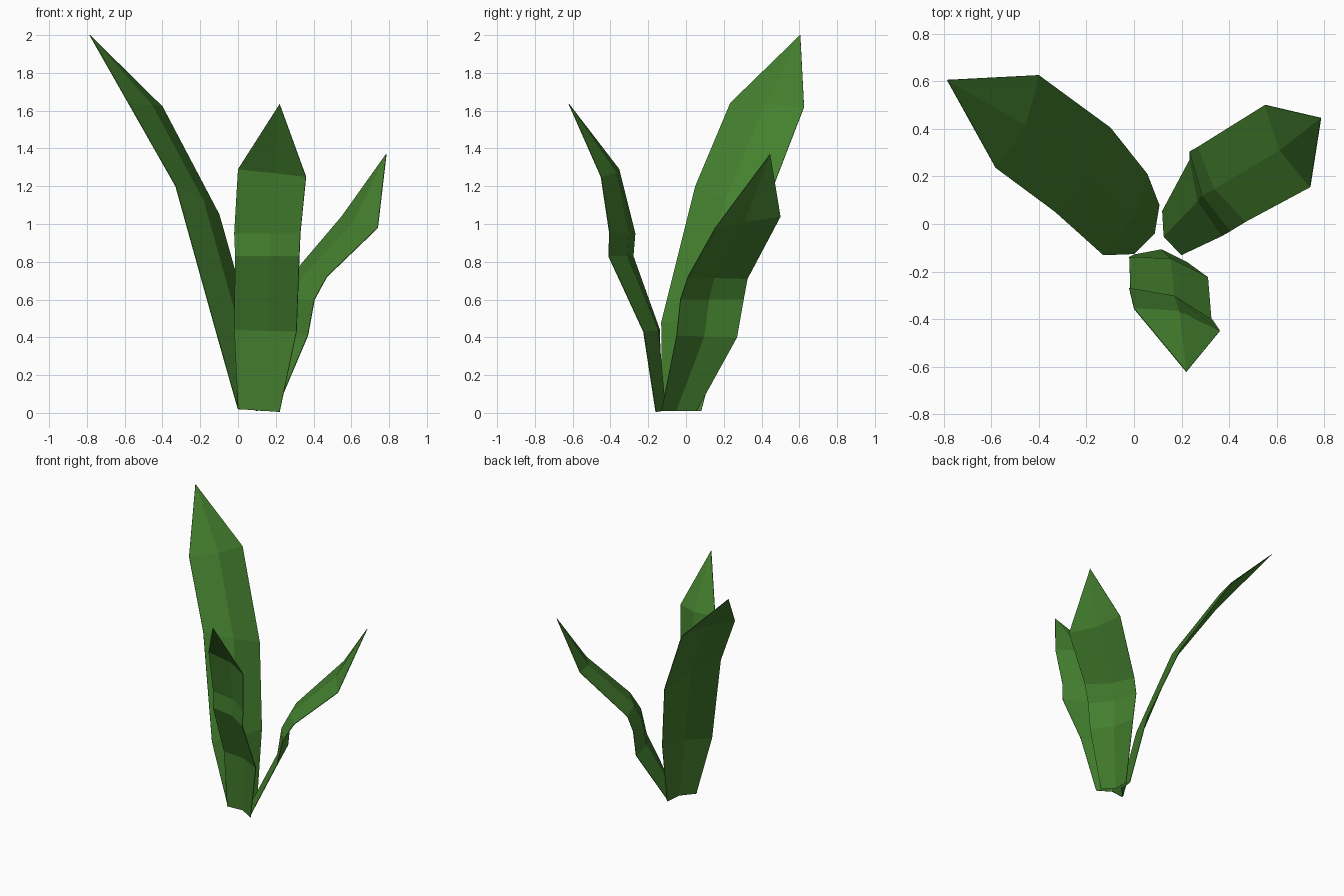
import bpy, bmesh
from mathutils import Vector

if "Cube" in bpy.data.objects:
    bpy.data.objects.remove(bpy.data.objects["Cube"])

green = bpy.data.materials.new("leaf green")
green.diffuse_color = (0.058, 0.215, 0.028, 1)
green.use_nodes = True
green.node_tree.nodes["Principled BSDF"].inputs["Base Color"].default_value = green.diffuse_color

RIDGE = 0.037  # how far the midrib bulges toward the plant's centre


def leaf(name, rows, tip):
    """Folded leaf: each row is (left edge, right edge), closed by a pointed tip."""
    bm = bmesh.new()
    tip = Vector(tip)
    grid = []
    for left, right in rows:
        l, r = Vector(left), Vector(right)
        chord = r - l
        inward = Vector((-chord.y, chord.x, 0)).normalized()
        if inward.dot(Vector((tip.x, tip.y, 0))) > 0:
            inward = -inward
        mid = (l + r) / 2 + inward * RIDGE
        grid.append([bm.verts.new(p) for p in (l, mid, r)])
    for a, b in zip(grid, grid[1:]):
        for i in range(2):
            bm.faces.new((a[i], a[i + 1], b[i + 1], b[i]))
    end = bm.verts.new(tip)
    for i in range(2):
        bm.faces.new((grid[-1][i], grid[-1][i + 1], end))
    # inner side of the leaf faces up
    bm.normal_update()
    if sum(f.normal.z * f.calc_area() for f in bm.faces) < 0:
        bmesh.ops.reverse_faces(bm, faces=bm.faces[:])
    mesh = bpy.data.meshes.new(name)
    bm.to_mesh(mesh)
    bm.free()
    mesh.materials.append(green)
    obj = bpy.data.objects.new(name, mesh)
    bpy.context.collection.objects.link(obj)
    # paper-thin blade with both sides
    thin = obj.modifiers.new("thin", 'SOLIDIFY')
    thin.thickness = 0.004
    thin.offset = 0


# Tall leaf leaning back left
leaf("tall_leaf", [
    ((0.0, -0.125, 0.02), (0.105, 0.08, 0.01)),
    ((-0.13, -0.13, 0.48), (0.055, 0.21, 0.50)),
    ((-0.33, 0.05, 1.20), (-0.10, 0.405, 1.05)),
    ((-0.58, 0.235, 1.64), (-0.40, 0.625, 1.62)),
], (-0.785, 0.605, 2.0))

# Short leaf leaning back right
leaf("short_leaf", [
    ((0.12, 0.055, 0.01), (0.20, -0.13, 0.01)),
    ((0.235, 0.27, 0.40), (0.37, -0.05, 0.41)),
    ((0.235, 0.305, 0.60), (0.405, -0.03, 0.60)),
    ((0.27, 0.325, 0.71), (0.47, 0.01, 0.72)),
    ((0.55, 0.50, 1.04), (0.74, 0.155, 0.98)),
], (0.785, 0.445, 1.37))

# Middle leaf leaning forward
leaf("front_leaf", [
    ((0.0, -0.13, 0.02), (0.22, -0.16, 0.005)),
    ((-0.02, -0.14, 0.44), (0.31, -0.225, 0.43)),
    ((-0.015, -0.28, 0.83), (0.325, -0.41, 0.83)),
    ((-0.02, -0.27, 0.95), (0.33, -0.405, 0.95)),
    ((0.0, -0.355, 1.29), (0.36, -0.45, 1.25)),
], (0.22, -0.62, 1.635))
